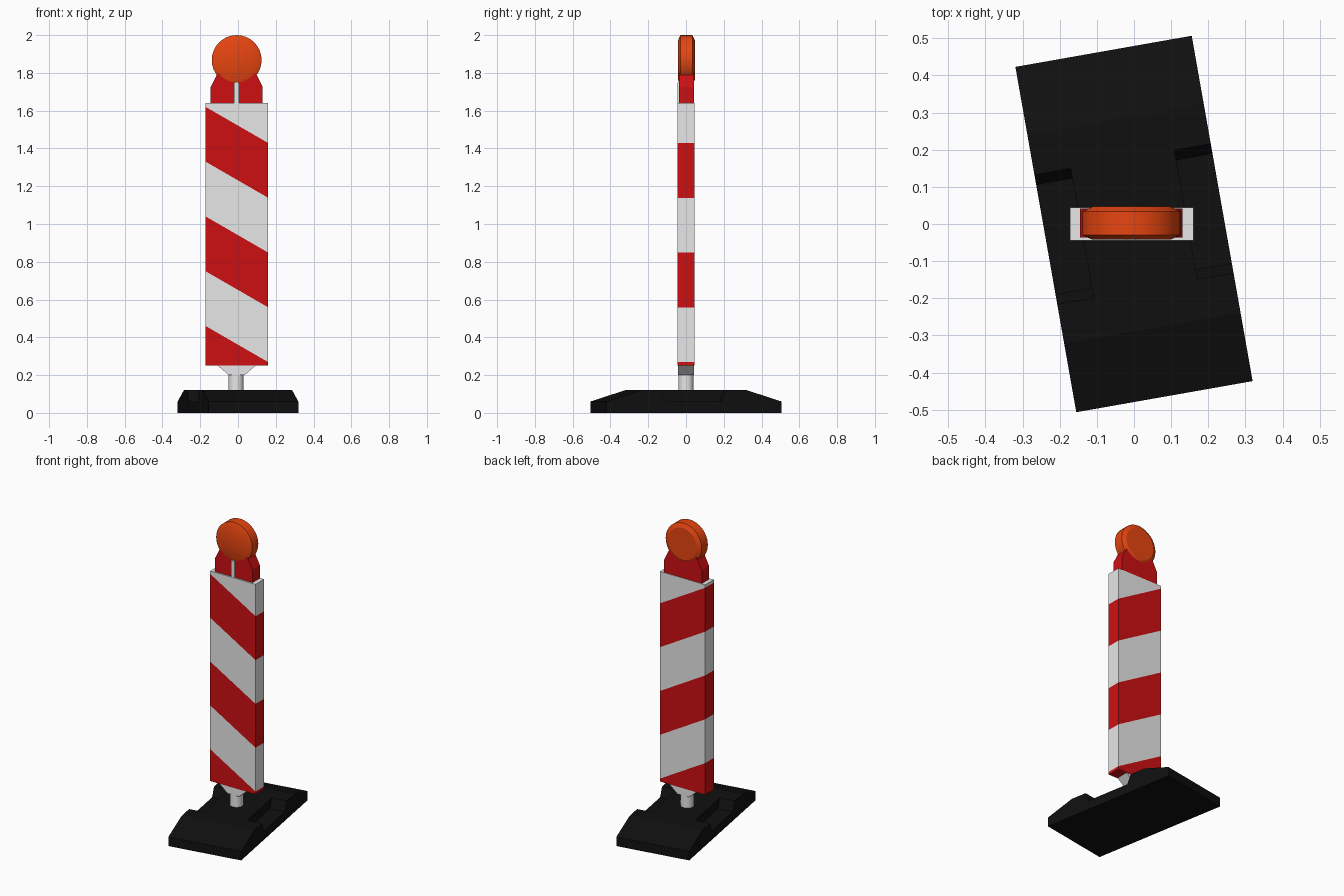
import bpy, bmesh, math
from mathutils import Matrix, Vector

if "Cube" in bpy.data.objects:
    bpy.data.objects.remove(bpy.data.objects["Cube"], do_unlink=True)


def material(name, rgb):
    m = bpy.data.materials.new(name)
    m.use_nodes = True
    m.diffuse_color = (*rgb, 1)
    m.node_tree.nodes["Principled BSDF"].inputs["Base Color"].default_value = (*rgb, 1)
    return m


WHITE = material("white", (0.8, 0.8, 0.8))
RED = material("red", (0.61, 0.005, 0.006))
ORANGE = material("orange", (0.8, 0.06, 0.005))
BLACK = material("black rubber", (0.005, 0.005, 0.005))

CX = -0.007  # centre line of the upright parts


def finish(name, bm, *mats):
    bmesh.ops.recalc_face_normals(bm, faces=bm.faces)
    mesh = bpy.data.meshes.new(name)
    bm.to_mesh(mesh)
    bm.free()
    obj = bpy.data.objects.new(name, mesh)
    bpy.context.collection.objects.link(obj)
    for m in mats:
        mesh.materials.append(m)
    return obj


def box(bm, lo, hi):
    lo, hi = Vector(lo), Vector(hi)
    mat = Matrix.Translation((lo + hi) / 2) @ Matrix.Diagonal((*(hi - lo), 1))
    bmesh.ops.create_cube(bm, size=1, matrix=mat)


def prism(bm, points, start, end):
    """Extrude an outline given as vectors from one offset to another."""
    face = bm.faces.new([bm.verts.new(p + start) for p in points])
    ext = bmesh.ops.extrude_face_region(bm, geom=[face])["geom"]
    bmesh.ops.translate(bm, vec=end - start,
                        verts=[v for v in ext if isinstance(v, bmesh.types.BMVert)])


def mirrored(half):
    """Mirror a half outline of (offset, height) pairs."""
    return half + [(-a, z) for a, z in reversed(half)]


def smooth(obj):
    bpy.ops.object.select_all(action="DESELECT")
    obj.select_set(True)
    bpy.context.view_layer.objects.active = obj
    bpy.ops.object.shade_smooth_by_angle(angle=math.radians(25))


# Rubber foot: ramped spine with a lowered recess along each long side
END, RIDGE, HALF, INNER = 0.472, 0.285, 0.241, 0.142
full = mirrored([(END, 0), (END, 0.06), (RIDGE, 0.12)])
recessed = mirrored([(END, 0), (END, 0.06), (RIDGE, 0.12), (0.177, 0.12), (0.15, 0.06)])
bm = bmesh.new()
for outline, x0, x1 in ((full, -INNER, INNER), (recessed, INNER, HALF), (recessed, -HALF, -INNER)):
    prism(bm, [Vector((0, y, z)) for y, z in outline], Vector((x0, 0, 0)), Vector((x1, 0, 0)))
bmesh.ops.rotate(bm, verts=bm.verts, matrix=Matrix.Rotation(math.radians(10), 3, "Z"))
finish("foot", bm, BLACK)

# Round post between foot and board
bm = bmesh.new()
bmesh.ops.create_cone(bm, cap_ends=True, segments=24, radius1=0.04, radius2=0.04, depth=0.12,
                      matrix=Matrix.Translation((CX - 0.003, 0, 0.16)))
smooth(finish("post", bm, WHITE))

# Tapered collar under the board
bm = bmesh.new()
prism(bm, [Vector((CX + x, 0, z)) for x, z in mirrored([(0.042, 0.2), (0.1, 0.25)])],
      Vector((0, -0.042, 0)), Vector((0, 0.042, 0)))
finish("collar", bm, WHITE)

# Board with slanted stripes cut around all sides
SLOPE, TOP_CUT, STEP = math.tan(math.radians(30)), 1.525, 0.29
bm = bmesh.new()
box(bm, (-0.172, -0.045, 0.25), (0.16, 0.045, 1.64))
for k in range(5):
    bmesh.ops.bisect_plane(bm, geom=bm.verts[:] + bm.edges[:] + bm.faces[:],
                           plane_co=(CX, 0, TOP_CUT - k * STEP), plane_no=(SLOPE, 0, 1))
for f in bm.faces:
    c = f.calc_center_median()
    band = math.floor((TOP_CUT - c.z - SLOPE * (c.x - CX)) / STEP)
    f.material_index = 1 if band % 2 == 0 else 0
finish("striped_board", bm, WHITE, RED)

# Shouldered lamp bracket
bm = bmesh.new()
shoulders = mirrored([(0.138, 1.64), (0.138, 1.725), (0.1, 1.8)])
prism(bm, [Vector((CX + x, 0, z)) for x, z in shoulders],
      Vector((0, -0.036, 0)), Vector((0, 0.042, 0)))
finish("lamp_bracket", bm, RED)

# Narrow clip on the bracket front
bm = bmesh.new()
box(bm, (CX - 0.015, -0.044, 1.64), (CX + 0.013, -0.03, 1.75))
finish("front_clip", bm, WHITE)

# Round lamp: rim with slightly tapered lenses on both faces
bm = bmesh.new()
for y0, y1, r0, r1 in ((-0.03, 0.034, 0.132, 0.132), (-0.03, -0.042, 0.132, 0.105),
                       (0.034, 0.047, 0.132, 0.105)):
    spin = Matrix.Rotation(math.radians(-90), 4, "X")
    bmesh.ops.create_cone(bm, cap_ends=True, segments=32, radius1=r0, radius2=r1, depth=y1 - y0,
                          matrix=Matrix.Translation((CX, (y0 + y1) / 2, 1.868)) @ spin)
bmesh.ops.remove_doubles(bm, verts=bm.verts, dist=0.0005)
inner = [f for f in bm.faces if len(f.verts) > 4 and abs(f.calc_center_median().y) < 0.038]
bmesh.ops.delete(bm, geom=inner, context="FACES_ONLY")
smooth(finish("lamp", bm, ORANGE))
